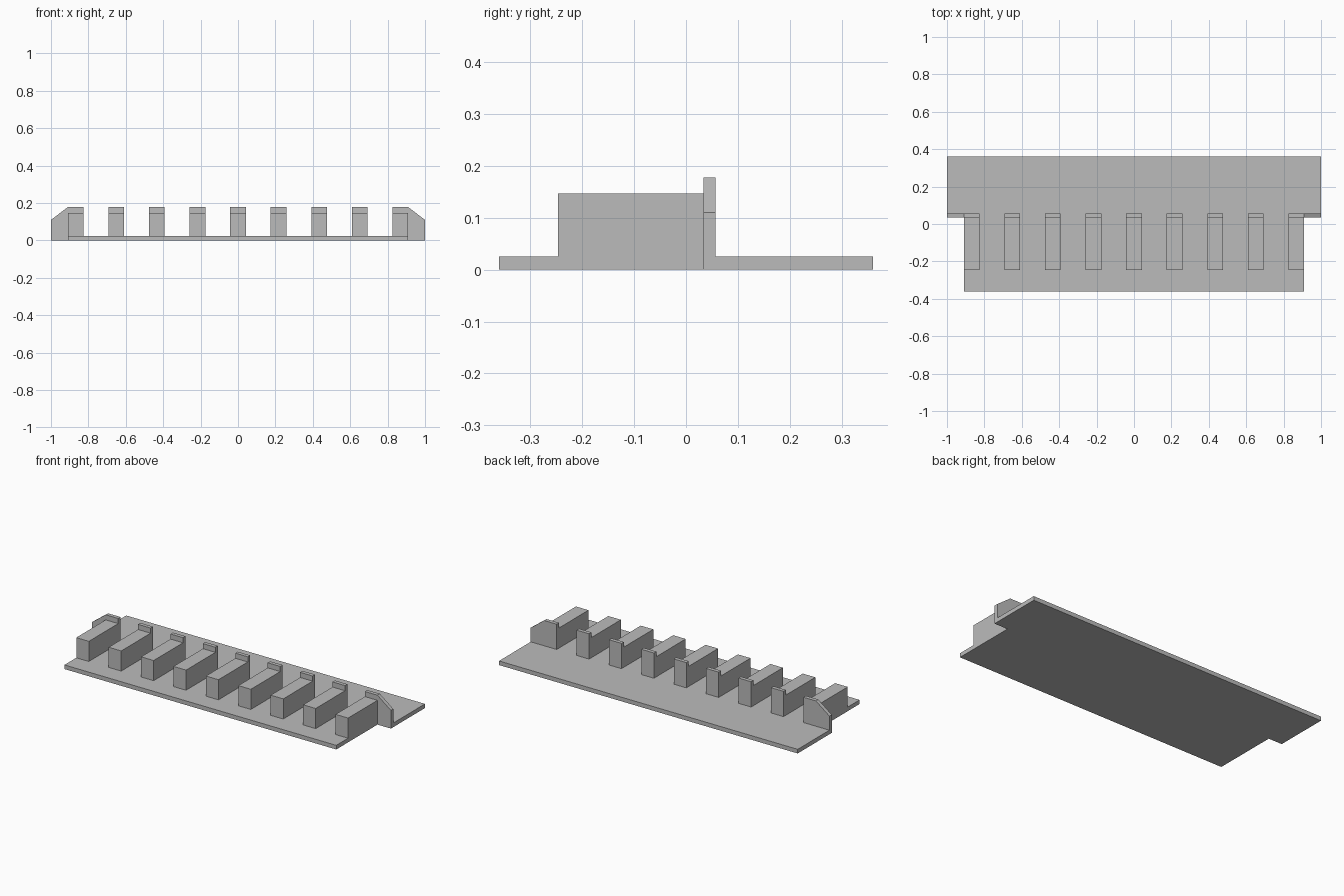
import bpy
import bmesh
from mathutils import Vector

if "Cube" in bpy.data.objects:
    bpy.data.objects.remove(bpy.data.objects["Cube"], do_unlink=True)

grey = bpy.data.materials.new("plain grey")
grey.use_nodes = True
grey.diffuse_color = (0.5, 0.5, 0.5, 1)
grey.node_tree.nodes["Principled BSDF"].inputs["Base Color"].default_value = (0.5, 0.5, 0.5, 1)


def prism(name, outline, axis, low, high):
    """Extrude a flat outline along an axis (0 = x, 1 = y, 2 = z)."""
    bm = bmesh.new()
    points = []
    for a, b in outline:
        point = [a, b]
        point.insert(axis, low)
        points.append(bm.verts.new(point))
    face = bm.faces.new(points)
    moved = bmesh.ops.extrude_face_region(bm, geom=[face])["geom"]
    shift = Vector((0, 0, 0))
    shift[axis] = high - low
    bmesh.ops.translate(bm, vec=shift, verts=[v for v in moved if isinstance(v, bmesh.types.BMVert)])
    bmesh.ops.recalc_face_normals(bm, faces=bm.faces)
    mesh = bpy.data.meshes.new(name)
    bm.to_mesh(mesh)
    bm.free()
    mesh.materials.append(grey)
    obj = bpy.data.objects.new(name, mesh)
    bpy.context.collection.objects.link(obj)
    return obj


FLOOR, BLOCK_TOP, STOP_TOP = 0.025, 0.147, 0.178
FRONT, STEP, STOP_BACK, DEPTH = -0.247, 0.034, 0.057, 0.36
INNER, WIDTH, COUNT = 0.91, 0.084, 9

# Base plate, wider behind the step
prism("base_plate", [(-INNER, -DEPTH), (INNER, -DEPTH), (INNER, STEP), (1, STEP),
                     (1, DEPTH), (-1, DEPTH), (-1, STEP), (-INNER, STEP)], 2, 0, FLOOR)

# Row of blocks; all but the end ones carry a raised stop at the back
block = [(FRONT, FLOOR), (STEP, FLOOR), (STEP, BLOCK_TOP), (FRONT, BLOCK_TOP)]
stopped = [(FRONT, FLOOR), (STOP_BACK, FLOOR), (STOP_BACK, STOP_TOP),
           (STEP, STOP_TOP), (STEP, BLOCK_TOP), (FRONT, BLOCK_TOP)]
reach = INNER - WIDTH / 2
for i in range(COUNT):
    x = -reach + 2 * reach * i / (COUNT - 1)
    profile = block if i in (0, COUNT - 1) else stopped
    prism(f"block_{i + 1}", profile, 0, x - WIDTH / 2, x + WIDTH / 2)

# Chamfered end stops reaching out to the plate corners
for side, label in ((-1, "right"), (1, "left")):
    outline = [(INNER - WIDTH, FLOOR), (1, FLOOR), (1, 0.11),
               (INNER, STOP_TOP), (INNER - WIDTH, STOP_TOP)]
    prism(f"{label}_end_stop", [(side * x, z) for x, z in outline], 1, STEP, STOP_BACK)
